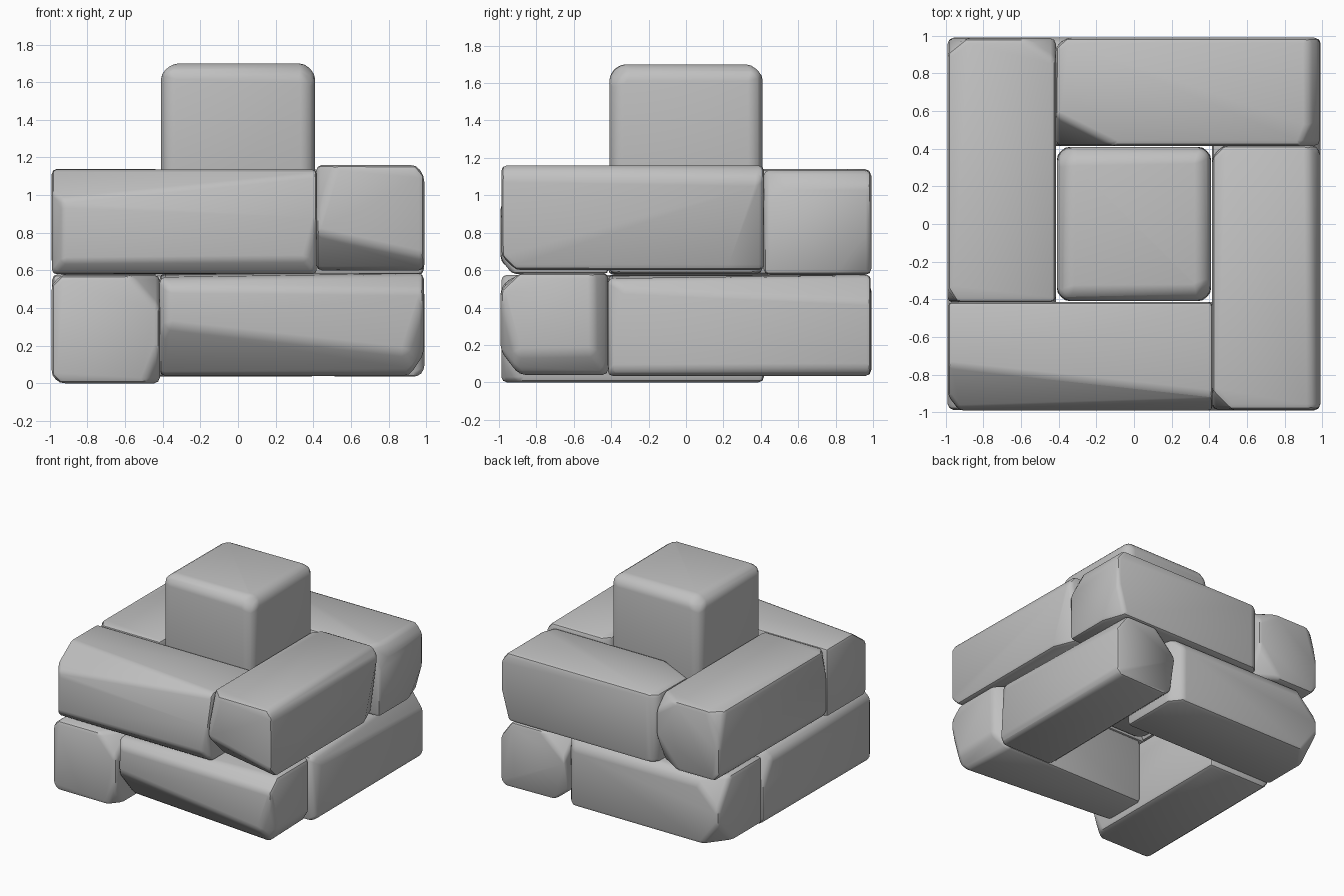
import bpy
import bmesh
import math
from mathutils import Vector

default_cube = bpy.data.objects.get("Cube")
if default_cube:
    bpy.data.objects.remove(default_cube, do_unlink=True)

# One grey stone colour
stone = bpy.data.materials.new("grey_stone")
stone.use_nodes = True
grey = (0.53, 0.53, 0.53, 1)
stone.diffuse_color = grey
stone.node_tree.nodes["Principled BSDF"].inputs["Base Color"].default_value = grey
stone.node_tree.nodes["Principled BSDF"].inputs["Roughness"].default_value = 0.9

ALONG = 9  # a chip this long runs along the whole edge


def stone_block(name, centre, size, chips, bevel=0.03):
    """Box with flat chips; each chip gives its reach along x, y, z from the
    corner that the signs point to."""
    bm = bmesh.new()
    bmesh.ops.create_cube(bm, size=1)
    bmesh.ops.scale(bm, vec=size, verts=bm.verts)
    for chip in chips:
        corner = Vector([math.copysign(s / 2, c) for s, c in zip(size, chip)])
        normal = Vector([1 / c for c in chip])
        point = corner - normal / normal.length_squared
        cut = bmesh.ops.bisect_plane(
            bm, geom=bm.verts[:] + bm.edges[:] + bm.faces[:], dist=0.0005,
            plane_co=point, plane_no=normal.normalized(), clear_outer=True)
        rim = [e for e in cut["geom_cut"] if isinstance(e, bmesh.types.BMEdge)]
        if rim:
            bmesh.ops.edgenet_fill(bm, edges=rim)
    # Tiny edges would hold the bevel back
    bmesh.ops.remove_doubles(bm, verts=bm.verts, dist=0.035)
    bmesh.ops.recalc_face_normals(bm, faces=bm.faces)
    mesh = bpy.data.meshes.new(name)
    bm.to_mesh(mesh)
    bm.free()
    mesh.materials.append(stone)
    block = bpy.data.objects.new(name, mesh)
    block.location = centre
    bpy.context.collection.objects.link(block)

    # Worn edges
    worn = block.modifiers.new("worn_edges", "BEVEL")
    worn.width = bevel
    worn.segments = 2
    worn.limit_method = "ANGLE"
    worn.angle_limit = math.radians(35)
    bpy.ops.object.select_all(action="DESELECT")
    block.select_set(True)
    bpy.context.view_layer.objects.active = block
    bpy.ops.object.modifier_apply(modifier=worn.name)
    bpy.ops.object.shade_smooth_by_angle(angle=math.radians(35))


def ring(level, shift, sides):
    """Four long blocks in a pinwheel, each a quarter turn from the last."""
    x, y = shift, -0.703
    length, width = 1.405, 0.575
    for side, (bottom, top, chips) in sides.items():
        stone_block(f"{level}_{side}_block", (x, y, (bottom + top) / 2),
                    (length, width, top - bottom), chips)
        x, y = -y, x
        length, width = width, length


# Lower course
ring("lower", 0.285, {
    "front": (0.04, 0.585, [
        (ALONG, -0.1, 0.09), (-2.4, -0.22, -0.27), (0.14, -0.12, -0.4),
        (0.1, 0.08, ALONG), (-0.04, -0.06, ALONG), (0.08, ALONG, -0.12)]),
    "right": (0.035, 0.575, [
        (0.1, 3, 0.14), (0.04, -0.1, 0.7), (0.04, ALONG, -0.04),
        (-0.2, 0.2, 0.2), (-0.12, 0.08, -0.4), (-0.1, ALONG, -0.08)]),
    "back": (0.035, 0.58, [
        (ALONG, 0.06, 0.07), (-0.25, 0.16, 0.25), (0.08, 0.1, ALONG),
        (-0.15, 0.2, -0.2)]),
    "left": (0.0, 0.575, [
        (0.16, -0.2, 0.18), (0.08, -0.1, -0.2), (-0.06, ALONG, 0.06),
        (-0.15, 0.15, 0.25), (-0.05, ALONG, -0.05)]),
})

# Upper course
ring("upper", -0.285, {
    "front": (0.58, 1.135, [
        (-2.2, -0.24, 0.17), (ALONG, -0.06, 0.24), (ALONG, -0.06, -0.08),
        (-0.06, -0.08, ALONG), (0.08, -0.06, -0.3)]),
    "right": (0.6, 1.16, [
        (-0.9, -0.2, -0.2), (-0.1, -0.1, 0.3), (0.08, 0.2, -0.6),
        (0.06, 5, 0.08), (-0.06, 0.06, ALONG)]),
    "back": (0.575, 1.135, [
        (-0.32, -0.16, 0.3), (0.06, ALONG, 0.08), (0.1, -0.25, 0.2),
        (0.07, 0.2, -0.25), (-0.06, 0.05, ALONG)]),
    "left": (0.575, 1.14, [
        (-0.1, 0.08, 0.3), (0.18, 0.12, 0.12), (-0.05, -0.08, 0.3),
        (0.2, 0.12, -0.25), (-0.05, ALONG, -0.06)]),
})

# Upright stone in the middle
post_corners = [(sx * 0.05, sy * 0.05, ALONG) for sx in (-1, 1) for sy in (-1, 1)]
post_top = [(ALONG, -0.06, 0.06), (0.06, ALONG, 0.06),
            (-0.07, ALONG, 0.06), (ALONG, 0.06, 0.06),
            (-0.14, 0.14, 0.14), (0.14, -0.14, 0.14)]
stone_block("centre_post", (0, 0, 1.14), (0.82, 0.82, 1.12),
            post_corners + post_top)
